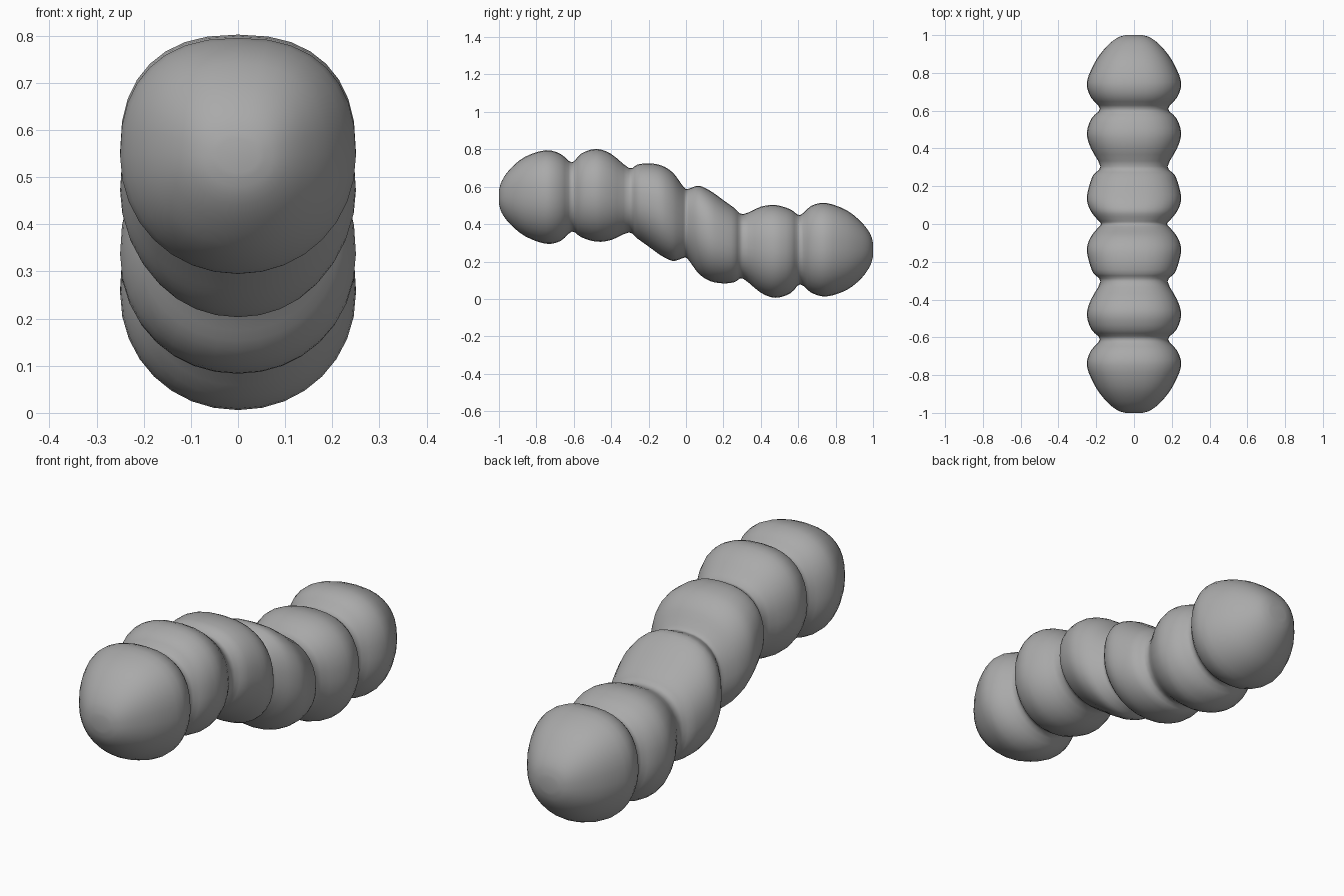
import bpy
import bmesh
import math

SIDES = 32
STEPS = 3

if "Cube" in bpy.data.objects:
    bpy.data.objects.remove(bpy.data.objects["Cube"], do_unlink=True)


def make_material(name, value):
    material = bpy.data.materials.new(name)
    material.use_nodes = True
    colour = (value, value, value, 1)
    material.diffuse_color = colour
    material.node_tree.nodes["Principled BSDF"].inputs["Base Color"].default_value = colour
    return material


# Front half of the body outline: y, top z, bottom z, half width
front_half = [
    (-1, .58, .51, .045),
    (-.985, .63, .46, .09),
    (-.94, .695, .4, .145),
    (-.86, .76, .335, .205),
    (-.75, .795, .295, .25),
    (-.67, .775, .31, .228),
    (-.61, .73, .36, .18),
    (-.56, .777, .33, .225),
    (-.48, .802, .306, .25),
    (-.4, .775, .315, .228),
    (-.305, .7, .355, .178),
    (-.26, .718, .323, .215),
    (-.2, .725, .28, .238),
    (-.13, .713, .23, .25),
    (-.07, .675, .203, .23),
    (-.025, .615, .215, .195),
]
groove = (0, .587, .221, .175)

# The back half is the front half turned end for end and upside down
TURN = .808
back_half = [(-y, TURN - low, TURN - top, w) for y, top, low, w in reversed(front_half)]
stations = front_half + [groove] + back_half


def spline(a, b, c, d, t):
    """Smooth value between b and c."""
    return b + t / 2 * (c - a + t * (2 * a - 5 * b + 4 * c - d + t * (3 * (b - c) + d - a)))


def smooth_stations(points):
    result = []
    for i in range(len(points) - 1):
        a, b = points[max(i - 1, 0)], points[i]
        c, d = points[i + 1], points[min(i + 2, len(points) - 1)]
        for k in range(STEPS):
            result.append([spline(*v, k / STEPS) for v in zip(a, b, c, d)])
    return result + [points[-1]]


def rounded(value, exponent):
    return math.copysign(abs(value) ** (2 / exponent), value)


def make_ring(bm, station):
    """Cross-section with a fuller upper half and a round lower half."""
    y, top, low, width = station
    middle, height = (top + low) / 2, (top - low) / 2
    ring = []
    for i in range(SIDES):
        angle = math.tau * i / SIDES
        power = 2.4 if math.sin(angle) >= 0 else 2.05
        x = width * rounded(math.cos(angle), power)
        z = middle + height * rounded(math.sin(angle), power)
        ring.append(bm.verts.new((x, y, z)))
    return ring


# Segmented body: one skin lofted through all the rings
bm = bmesh.new()
rings = [make_ring(bm, s) for s in smooth_stations(stations)]
for first, second in zip(rings, rings[1:]):
    for i in range(SIDES):
        j = (i + 1) % SIDES
        bm.faces.new((first[i], first[j], second[j], second[i]))

# Blunt ends
for ring in (rings[0], rings[-1]):
    bm.faces.new(ring)
bmesh.ops.recalc_face_normals(bm, faces=bm.faces)
for face in bm.faces:
    face.smooth = True

mesh = bpy.data.meshes.new("segmented_body")
bm.to_mesh(mesh)
bm.free()
mesh.materials.append(make_material("plain_grey", .4))
body = bpy.data.objects.new("segmented_body", mesh)
bpy.context.collection.objects.link(body)
